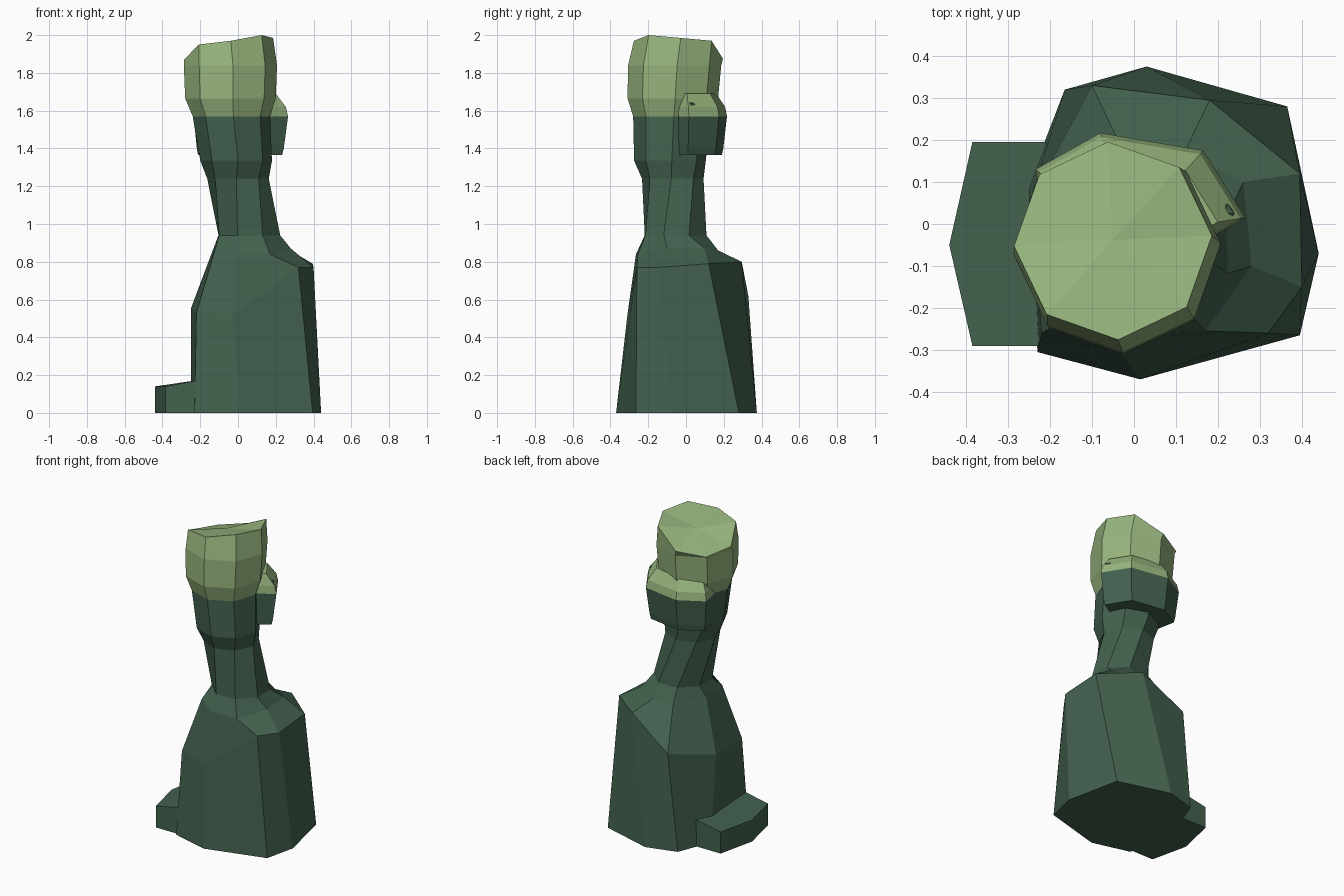
import bpy, bmesh, math

if "Cube" in bpy.data.objects:
    bpy.data.objects.remove(bpy.data.objects["Cube"])


def material(name, rgb):
    m = bpy.data.materials.new(name)
    m.diffuse_color = (*rgb, 1)
    m.use_nodes = True
    m.node_tree.nodes["Principled BSDF"].inputs["Base Color"].default_value = m.diffuse_color
    return m


DARK = material("dark green", (0.055, 0.119, 0.076))
LIGHT = material("light green", (0.305, 0.456, 0.205))


def ring(cx, cy, r, z, turn=6):
    """Eight-sided ring starting at the front-left corner, z a number or list."""
    zs = z if isinstance(z, list) else [z] * 8
    return [(cx + r * math.cos(math.radians(222 + turn + 45 * i)),
             cy + r * math.sin(math.radians(222 + turn + 45 * i)), zs[i])
            for i in range(8)]


def loft(name, rings, mats, light_above=99, fan_top=False):
    """Skin rings of equal length; faces above a height get the second material."""
    bm = bmesh.new()
    rows = [[bm.verts.new(p) for p in r] for r in rings]
    n = len(rows[0])
    for a, b in zip(rows, rows[1:]):
        for i in range(n):
            j = (i + 1) % n
            bm.faces.new((a[i], a[j], b[j], b[i]))
    bm.faces.new(rows[0][::-1])
    top = bm.faces.new(rows[-1])
    if fan_top:
        bmesh.ops.poke(bm, faces=[top])
    bmesh.ops.recalc_face_normals(bm, faces=bm.faces)
    for f in bm.faces:
        if len(mats) > 1 and f.calc_center_median().z > light_above:
            f.material_index = 1
    me = bpy.data.meshes.new(name)
    bm.to_mesh(me)
    bm.free()
    for m in mats:
        me.materials.append(m)
    ob = bpy.data.objects.new(name, me)
    bpy.context.collection.objects.link(ob)
    return ob


# Broad body with a raised shoulder on the right
foot = [(-.23, -.305, 0), (.015, -.37, 0), (.395, -.265, 0), (.44, -.07, 0),
        (.365, .28, 0), (.03, .375, 0), (-.165, .32, 0), (-.25, .10, 0)]
shoulder = [(-.22, -.26, .53), (-.03, -.31, .52), (.32, -.26, .77), (.40, -.15, .77),
            (.395, .12, .79), (.18, .295, .80), (-.10, .33, .62), (-.25, .05, .55)]
collar = [(-.12, -.20, .87), (-.01, -.265, .84), (.17, -.255, .84), (.28, -.10, .87),
          (.26, .10, .87), (.12, .17, .86), (-.02, .16, .86), (-.13, -.02, .87)]
loft("body_and_neck", [foot, shoulder, collar,
                       ring(.06, -.055, .175, .94, -18),
                       ring(.0, -.07, .163, 1.24, 0)], [DARK])

# Low step at the left of the base
step = [(-.385, -.29), (-.20, -.29), (-.20, .195), (-.385, .195), (-.44, -.05)]
loft("side_step", [[(x, y, 0) for x, y in step],
                   [(x, y, .175 if x > -.3 else .14) for x, y in step]], [DARK])

# Head with a light cap that slopes down to the back left
cap_heights = [1.95, 1.97, 2.0, 1.985, 1.97, 1.875, 1.85, 1.87]
loft("head_and_cap", [ring(.0, -.07, .163, 1.24, 0),
                      ring(-.01, -.085, .19, 1.335),
                      ring(-.035, -.075, .205, 1.57),
                      ring(-.04, -.07, .24, 1.665),
                      ring(-.04, -.06, .247, 1.84),
                      ring(-.05, -.04, .236, cap_heights)],
     [DARK, LIGHT], 1.57, True)

# Ledge bulging from the right and back of the head
ledge = [(.17, -.04), (.265, .015), (.165, .175), (-.08, .217), (-.235, .13), (-.20, -.05)]


def ledge_ring(scale, z):
    return [(-.02 + (x + .02) * scale, -.03 + (y + .03) * scale, z) for x, y in ledge]


loft("head_ledge", [ledge_ring(.89, 1.365), ledge_ring(.92, 1.40), ledge_ring(1, 1.57),
                    ledge_ring(.96, 1.62), ledge_ring(.77, 1.69)], [DARK, LIGHT], 1.57)

# Small dark pebble on the ledge
bm = bmesh.new()
bmesh.ops.create_icosphere(bm, subdivisions=1, radius=.027)
me = bpy.data.meshes.new("pebble")
bm.to_mesh(me)
bm.free()
me.materials.append(DARK)
pebble = bpy.data.objects.new("pebble", me)
pebble.location = (.215, .025, 1.625)
bpy.context.collection.objects.link(pebble)
